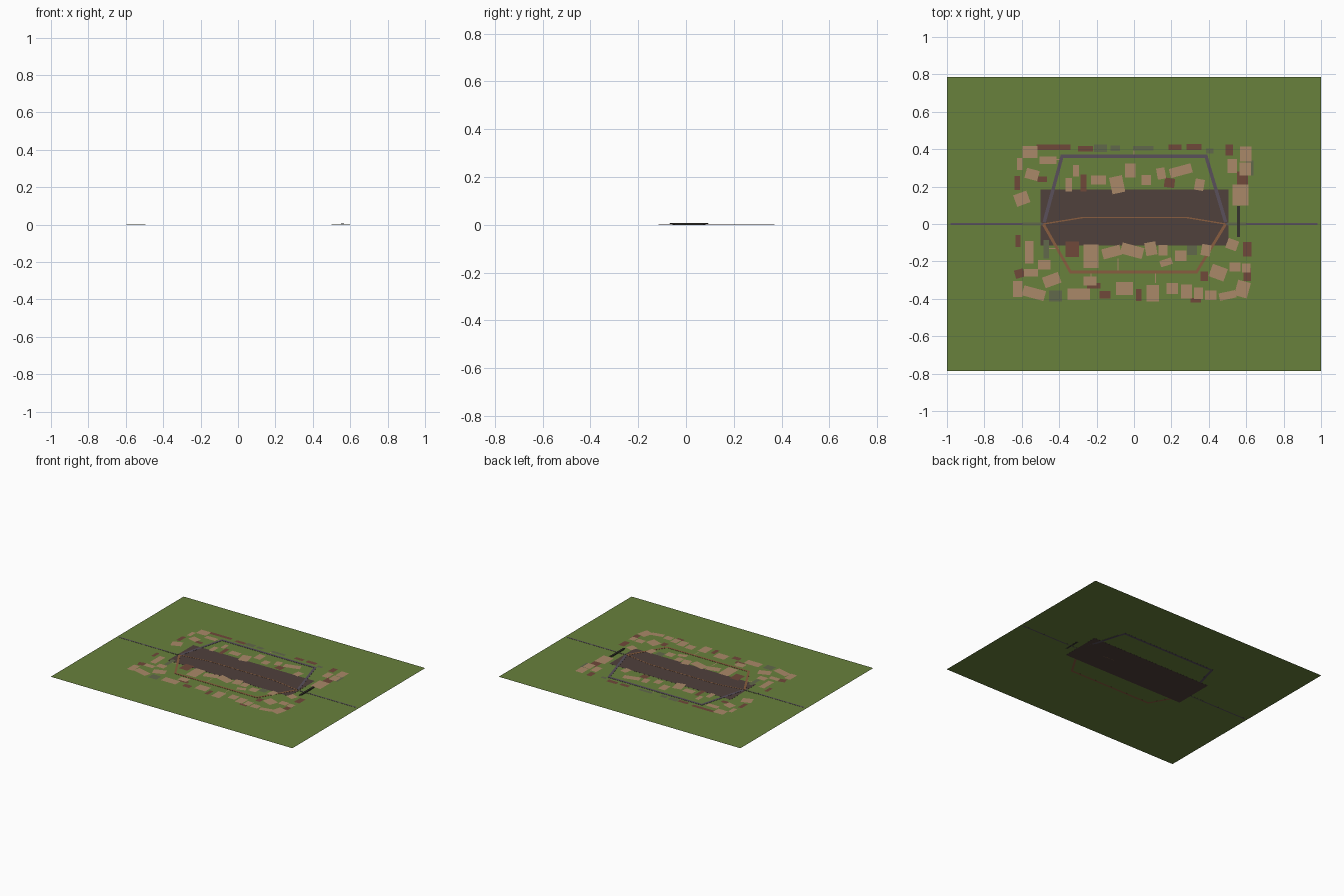
import bpy, bmesh, math
from mathutils import Vector, Matrix


def material(name, rgb):
    m = bpy.data.materials.new(name)
    m.diffuse_color = (*rgb, 1)
    return m


GRASS = material("grass", (.14, .22, .045))
TAN = material("tan", (.40, .25, .14))
BROWN = material("brown", (.16, .065, .042))
SHRUB = material("shrub", (.12, .14, .07))
EARTH = material("earth", (.08, .052, .045))
ROAD = material("road", (.10, .08, .105))
CLAY = material("clay", (.25, .11, .05))
DARK = material("dark", (.035, .032, .026))


def finish(name, bm, mat):
    me = bpy.data.meshes.new(name)
    bm.to_mesh(me)
    bm.free()
    ob = bpy.data.objects.new(name, me)
    bpy.context.collection.objects.link(ob)
    me.materials.append(mat)
    return ob


def add_patch(bm, x, y, w, h, z, deg=0):
    m = (Matrix.Translation((x, y, z)) @ Matrix.Rotation(math.radians(deg), 4, 'Z')
         @ Matrix.Diagonal((w, h, 1, 1)))
    bmesh.ops.create_grid(bm, x_segments=1, y_segments=1, size=.5, matrix=m)


def patches(name, mat, z, *rows):
    bm = bmesh.new()
    for row in rows:
        for r in row:
            add_patch(bm, r[0], r[1], r[2], r[3], z, r[4] if len(r) > 4 else 0)
    return finish(name, bm, mat)


def add_box(bm, x, y, w, h, z0, z1, deg=0):
    m = (Matrix.Translation((x, y, (z0 + z1) / 2)) @ Matrix.Rotation(math.radians(deg), 4, 'Z')
         @ Matrix.Diagonal((w, h, z1 - z0, 1)))
    bmesh.ops.create_cube(bm, size=1, matrix=m)


def ribbon(name, mat, pts, width, z0, z1):
    """Flat strip with mitred corners along a path."""
    bm = bmesh.new()
    pts = [Vector(p) for p in pts]
    left, right = [], []
    for i, p in enumerate(pts):
        a = (p - pts[i - 1]).normalized() if i else (pts[1] - p).normalized()
        b = (pts[i + 1] - p).normalized() if i < len(pts) - 1 else a
        t = (a + b).normalized()
        n = Vector((-t.y, t.x)) * (width / 2 / max(t.dot(a), .3))
        left.append(bm.verts.new((*(p + n), z0)))
        right.append(bm.verts.new((*(p - n), z0)))
    for i in range(len(pts) - 1):
        bm.faces.new((right[i], right[i + 1], left[i + 1], left[i]))
    ext = bmesh.ops.extrude_face_region(bm, geom=bm.faces[:], use_keep_orig=True)
    for v in ext['geom']:
        if isinstance(v, bmesh.types.BMVert):
            v.co.z = z1
    bmesh.ops.recalc_face_normals(bm, faces=bm.faces)
    return finish(name, bm, mat)


# Ground sheet and central yard
patches("ground", GRASS, .0005, [(0, 0, 2, 1.57)])
bm = bmesh.new()
add_box(bm, .003, .035, 1.005, .30, 0, .001)
finish("central_yard", bm, EARTH)

# Roads and tracks
ribbon("north_loop_road", ROAD, [(-.48, .01), (-.385, .362), (.385, .362), (.49, .01)], .018, 0, .0018)
ribbon("south_loop_track", CLAY, [(-.485, 0), (-.34, -.256), (.335, -.256), (.49, 0)], .015, .0004, .0018)
ribbon("middle_track", CLAY, [(-.485, 0), (-.27, .035), (.28, .035), (.49, 0)], .007, 0, .0018)
for name, a, b in (("west_road", -.98, -.48), ("east_road", .49, .98)):
    ribbon(name, ROAD, [(a, 0), (b, 0)], .010, .0004, .0015)

# Short footpaths to the plots
bm = bmesh.new()
for x, y, w, h in ((0, .375, .005, .04), (-.085, -.22, .006, .07), (.115, -.285, .005, .06),
                   (-.23, -.29, .005, .06), (-.42, .345, .06, .005), (-.43, -.13, .06, .005)):
    add_patch(bm, x, y, w, h, .0014)
finish("footpaths", bm, TAN)

# Raised gate bar with tapered underside, and the flat bars at each end
bm = bmesh.new()
prof = [(-.055, 0), (.06, 0), (.085, .005), (.085, .007), (-.08, .007), (-.08, .005)]
f = bm.faces.new([bm.verts.new((.552, y + .01, z)) for y, z in prof])
ext = bmesh.ops.extrude_face_region(bm, geom=[f], use_keep_orig=True)
for v in ext['geom']:
    if isinstance(v, bmesh.types.BMVert):
        v.co.x = .566
bmesh.ops.recalc_face_normals(bm, faces=bm.faces)
finish("gate_bar", bm, DARK)
bm = bmesh.new()
for x in (-.545, .55):
    add_box(bm, x, 0, .10, .014, 0, .0025)
finish("end_bars", bm, SHRUB)

# Building plots: x, y, width, depth, turn
north_outer = [(-.555, .385, .08, .065), (.598, .375, .06, .08), (-.61, .32, .03, .065),
               (-.545, .265, .07, .055, -15), (-.46, .34, .09, .04), (-.6, .135, .075, .065, 20),
               (.525, .31, .05, .075), (.595, .295, .06, .07), (.57, .155, .085, .11)]
north_inner = [(-.31, .285, .03, .06), (-.35, .21, .035, .07), (-.19, .235, .08, .05),
               (-.09, .21, .07, .09, 12), (-.02, .285, .055, .075), (.065, .235, .05, .055),
               (.145, .27, .045, .06, 10), (.25, .285, .12, .05, 15), (.35, .21, .05, .06, -10)]
south_inner = [(-.56, -.15, .045, .12), (-.48, -.217, .065, .05), (-.23, -.172, .08, .125),
               (-.12, -.15, .10, .055, 15), (-.01, -.143, .12, .06, -15), (.09, -.132, .06, .07, 10),
               (.172, -.205, .065, .035, 18), (.25, -.17, .06, .055), (.155, -.14, .05, .055),
               (.385, -.14, .05, .06, -10), (.525, -.11, .06, .055, -20), (.45, -.26, .085, .07, -20),
               (.54, -.23, .06, .05), (.6, -.235, .045, .05)]
south_outer = [(-.55, -.26, .075, .04), (-.44, -.3, .09, .06, 20), (-.622, -.347, .05, .085),
               (-.535, -.37, .12, .055, -15), (-.295, -.375, .12, .06), (-.235, -.305, .07, .05),
               (-.05, -.345, .09, .07), (.1, -.37, .065, .09), (.205, -.345, .06, .06),
               (.28, -.36, .06, .075), (.345, -.37, .05, .06), (.41, -.38, .06, .05),
               (.5, -.382, .09, .04, 12), (.58, -.348, .07, .085, -15)]
patches("tan_plots", TAN, .0022, north_outer, north_inner, south_inner, south_outer)

sheds_north = [(-.43, .41, .18, .028), (-.26, .402, .08, .03), (.22, .41, .07, .03),
               (.32, .412, .08, .033), (.51, .395, .04, .06), (-.625, .22, .03, .075),
               (-.49, .24, .05, .03), (-.27, .22, .03, .09), (.19, .22, .055, .05, -8),
               (.58, .245, .06, .07)]
sheds_south = [(-.62, -.09, .025, .065), (-.33, -.135, .07, .085), (.605, -.135, .045, .075),
               (.375, -.28, .04, .05), (.605, -.27, .04, .07), (-.612, -.265, .05, .045, 15),
               (-.215, -.33, .07, .03), (-.155, -.378, .06, .04), (.025, -.38, .03, .065),
               (.33, -.407, .055, .025)]
patches("brown_plots", BROWN, .0019, sheds_north, sheds_south)

gardens = [(-.18, .405, .07, .04), (.05, .405, .11, .025), (-.1, .405, .05, .03), (.405, .39, .04, .025),
           (.62, .30, .04, .08), (-.47, -.135, .03, .10), (.31, -.14, .055, .05), (-.42, -.385, .07, .06)]
patches("garden_plots", SHRUB, .0016, gardens)
